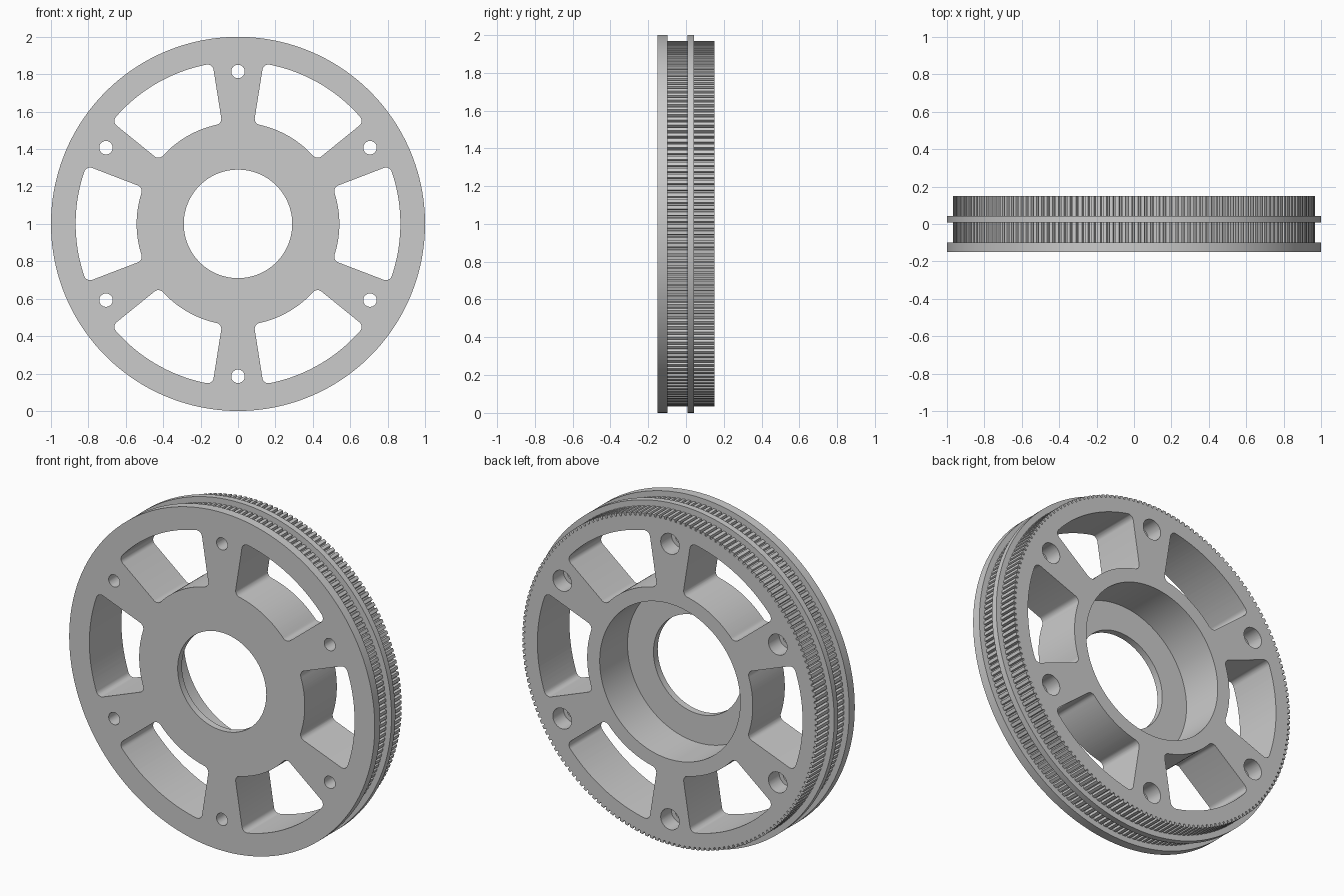
import bpy, bmesh
from math import sin, cos, asin, pi, radians

cube = bpy.data.objects.get("Cube")
if cube:
    bpy.data.objects.remove(cube, do_unlink=True)

TEETH = 180
TIP, ROOT = 0.967, 0.951
FRONT, BACK = -0.15, 0.15
GREY = (0.6, 0.6, 0.6, 1)

grey = bpy.data.materials.new("light machined grey")
grey.use_nodes = True
grey.diffuse_color = GREY
grey.node_tree.nodes["Principled BSDF"].inputs["Base Color"].default_value = GREY


def point(r, a, y):
    """Polar position around the wheel axle."""
    return (r * cos(a), y, 1 + r * sin(a))


def make_object(name, bm):
    bmesh.ops.recalc_face_normals(bm, faces=bm.faces)
    mesh = bpy.data.meshes.new(name)
    bm.to_mesh(mesh)
    bm.free()
    mesh.materials.append(grey)
    obj = bpy.data.objects.new(name, mesh)
    bpy.context.collection.objects.link(obj)
    return obj


def prism(bm, outline, y0, y1):
    """Extrude a closed (x, z) outline between two depths."""
    a = [bm.verts.new((x, y0, z)) for x, z in outline]
    b = [bm.verts.new((x, y1, z)) for x, z in outline]
    bm.faces.new(a)
    bm.faces.new(b[::-1])
    n = len(a)
    for i in range(n):
        j = (i + 1) % n
        bm.faces.new((a[i], b[i], b[j], a[j]))


def circle(cx, cz, r, n=32):
    return [(cx + r * cos(2 * pi * i / n), cz + r * sin(2 * pi * i / n)) for i in range(n)]


def window_outline(mid, inner=0.542, outer=0.868, half=radians(21), c=0.033, steps=8):
    """Ring sector with rounded corners, centred on angle mid."""
    def corner(r, t, start):
        return [(r * cos(t) + c * cos(start + pi / 2 * i / steps),
                 r * sin(t) + c * sin(start + pi / 2 * i / steps)) for i in range(steps + 1)]

    def arc(r, t0, t1, n=24):
        return [(r * cos(t0 + (t1 - t0) * i / n), r * sin(t0 + (t1 - t0) * i / n))
                for i in range(1, n)]

    to = half - asin(c / (outer - c))
    ti = half - asin(c / (inner + c))
    pts = arc(outer, -to, to)
    pts += corner(outer - c, to, to)
    pts += corner(inner + c, ti, ti + pi / 2)
    pts += arc(inner, ti, -ti)
    pts += corner(inner + c, -ti, pi - ti)
    pts += corner(outer - c, -to, -to - pi / 2)
    return [(x * cos(mid) - z * sin(mid), 1 + x * sin(mid) + z * cos(mid)) for x, z in pts]


# Wheel body: closed profile of (radius, depth); radius None follows the teeth
profile = [(0.29, FRONT), (1, FRONT), (1, -0.098), (None, -0.098), (None, 0.007), (1, 0.007),
           (1, 0.043), (None, 0.043), (None, BACK), (0.46, BACK), (0.46, -0.11), (0.29, -0.11)]
tooth = [(0.0, ROOT), (0.25, ROOT), (0.35, TIP), (0.9, TIP)]
bm = bmesh.new()
rings = []
for radius, y in profile:
    rings.append([bm.verts.new(point(radius or r, 2 * pi * (k + f) / TEETH, y))
                  for k in range(TEETH) for f, r in tooth])
count = len(rings[0])
for s, ring in enumerate(rings):
    following = rings[(s + 1) % len(rings)]
    for i in range(count):
        j = (i + 1) % count
        bm.faces.new((ring[i], ring[j], following[j], following[i]))
wheel = make_object("toothed_wheel", bm)

# Cutters: six windows, six bolt holes with wider recesses at the back
windows, holes, recesses = bmesh.new(), bmesh.new(), bmesh.new()
for k in range(6):
    prism(windows, window_outline(k * pi / 3), FRONT - 0.1, BACK + 0.1)
    x, _, z = point(0.815, k * pi / 3 + pi / 6, 0)
    prism(holes, circle(x, z, 0.036), FRONT - 0.1, BACK + 0.1)
    prism(recesses, circle(x, z, 0.061), 0.05, BACK + 0.1)

bpy.context.view_layer.objects.active = wheel
for name, cut in (("window_cutter", windows), ("hole_cutter", holes), ("recess_cutter", recesses)):
    cutter = make_object(name, cut)
    cutter.hide_render = True
    mod = wheel.modifiers.new(name, "BOOLEAN")
    mod.operation = "DIFFERENCE"
    mod.solver = "EXACT"
    mod.object = cutter
    bpy.ops.object.modifier_apply(modifier=name)
    bpy.data.objects.remove(cutter, do_unlink=True)

# Smooth the round walls, keep the machined edges crisp
bpy.ops.object.select_all(action="DESELECT")
wheel.select_set(True)
bpy.ops.object.shade_smooth_by_angle(angle=radians(25))
